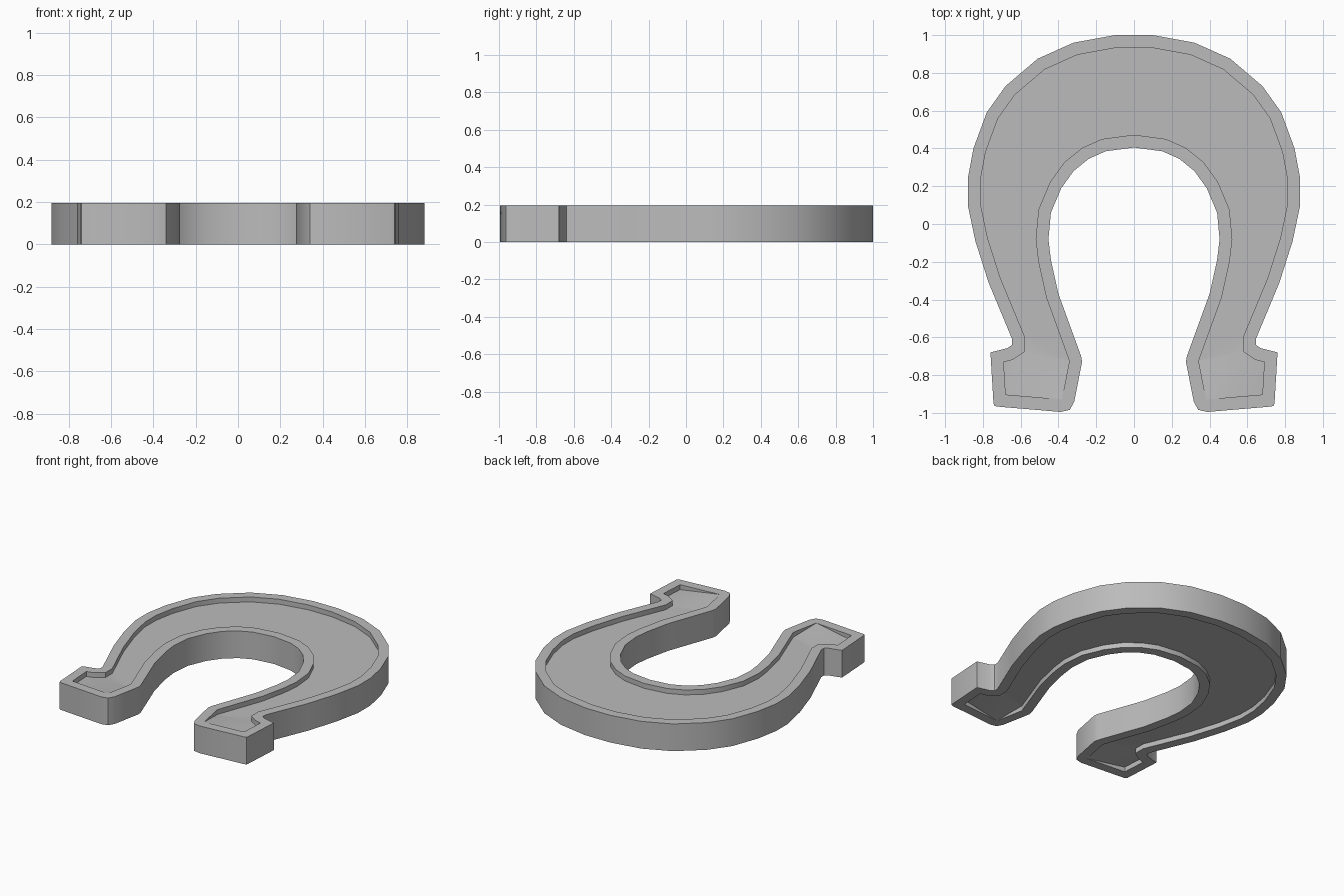
import bpy
import bmesh
import math
from mathutils import Vector

if "Cube" in bpy.data.objects:
    bpy.data.objects.remove(bpy.data.objects["Cube"], do_unlink=True)

HEIGHT = 0.195
RIM = 0.067
DEPTH = 0.035

# Half outline: crown, outer side, heel, then back up the inner side
outer_side = [(0, 1), (.1, 1), (.32, .96), (.51, .875), (.68, .73), (.78, .59),
              (.85, .4), (.88, .24), (.88, .1), (.84, -.09), (.77, -.31),
              (.645, -.61), (.645, -.64), (.67, -.657), (.76, -.68)]
heel = [(.743, -.965), (.328, -1)]
inner_side = [(.275, -.73), (.28, -.7), (.4, -.37), (.44, -.19), (.453, -.08),
              (.44, .06), (.385, .19), (.32, .28), (.24, .345), (.15, .385), (0, .405)]
outline = [Vector(p) for p in outer_side + heel + inner_side]
toe_index = len(outer_side) + 1
rounding = {toe_index - 1: .015, toe_index: .06}


def mirrored(p):
    return Vector((-p.x, p.y))


def inset_point(i):
    """Mitred offset of an outline corner towards the inside."""
    p = outline[i]
    before = outline[i - 1] if i else mirrored(outline[1])
    after = outline[i + 1] if i + 1 < len(outline) else mirrored(outline[i - 1])
    a, b = (p - before).normalized(), (after - p).normalized()
    na, nb = Vector((a.y, -a.x)), Vector((b.y, -b.x))
    return p + (na + nb) * RIM / (1 + na.dot(nb))


def corner_points(i):
    """Outline corner, rounded where a radius is given."""
    p = outline[i]
    if i not in rounding:
        return [p]
    start = p + (outline[i - 1] - p).normalized() * rounding[i]
    end = p + (outline[i + 1] - p).normalized() * rounding[i]
    return [start, (start + end + 2 * p) / 4, end]


rim_outer, rim_inner = [], []
for i in range(len(outline)):
    for p in corner_points(i):
        rim_outer.append(p)
        rim_inner.append(inset_point(i))
toe = inset_point(toe_index)

bm = bmesh.new()


def make_ring(points, z):
    """Vertices along the points; repeated points share one vertex."""
    made = {}
    ring = []
    for p in points:
        key = (p.x, p.y)
        if key not in made:
            made[key] = bm.verts.new((p.x, p.y, z))
        ring.append(made[key])
    return ring


# Rings from the lower recess, round the rim, to the upper recess
rings = [make_ring(points, z) for points, z in (
    (rim_inner, DEPTH), (rim_inner, 0), (rim_outer, 0),
    (rim_outer, HEIGHT), (rim_inner, HEIGHT), (rim_inner, HEIGHT - DEPTH))]
for low, high in zip(rings, rings[1:]):
    for k in range(len(low) - 1):
        corners = list(dict.fromkeys([low[k], low[k + 1], high[k + 1], high[k]]))
        if len(corners) > 2:
            bm.faces.new(corners)

# Recess floors, rising to the rim at the inner corner of each heel
floors = [bm.faces.new(list(dict.fromkeys(ring))) for ring in (rings[0], rings[-1])]
bmesh.ops.triangulate(bm, faces=floors)
for ring, z in ((rings[0], 0), (rings[-1], HEIGHT)):
    for v in set(ring):
        if (v.co.xy - toe).length < .001:
            v.co.z = z
bmesh.ops.remove_doubles(bm, verts=bm.verts[:], dist=.0005)

# Other half
bmesh.ops.mirror(bm, geom=bm.verts[:] + bm.edges[:] + bm.faces[:],
                 axis='X', merge_dist=.0005)
bmesh.ops.remove_doubles(bm, verts=bm.verts[:], dist=.0005)
bmesh.ops.recalc_face_normals(bm, faces=bm.faces[:])

mesh = bpy.data.meshes.new("horseshoe")
bm.to_mesh(mesh)
bm.free()
shoe = bpy.data.objects.new("horseshoe", mesh)
bpy.context.collection.objects.link(shoe)

# Plain metal colour
metal = bpy.data.materials.new("grey_metal")
metal.use_nodes = True
colour = (.5, .5, .5, 1)
metal.diffuse_color = colour
metal.node_tree.nodes["Principled BSDF"].inputs["Base Color"].default_value = colour
mesh.materials.append(metal)

# Smooth sides with crisp rims
bpy.ops.object.select_all(action='DESELECT')
shoe.select_set(True)
bpy.context.view_layer.objects.active = shoe
bpy.ops.object.shade_smooth_by_angle(angle=math.radians(30))
